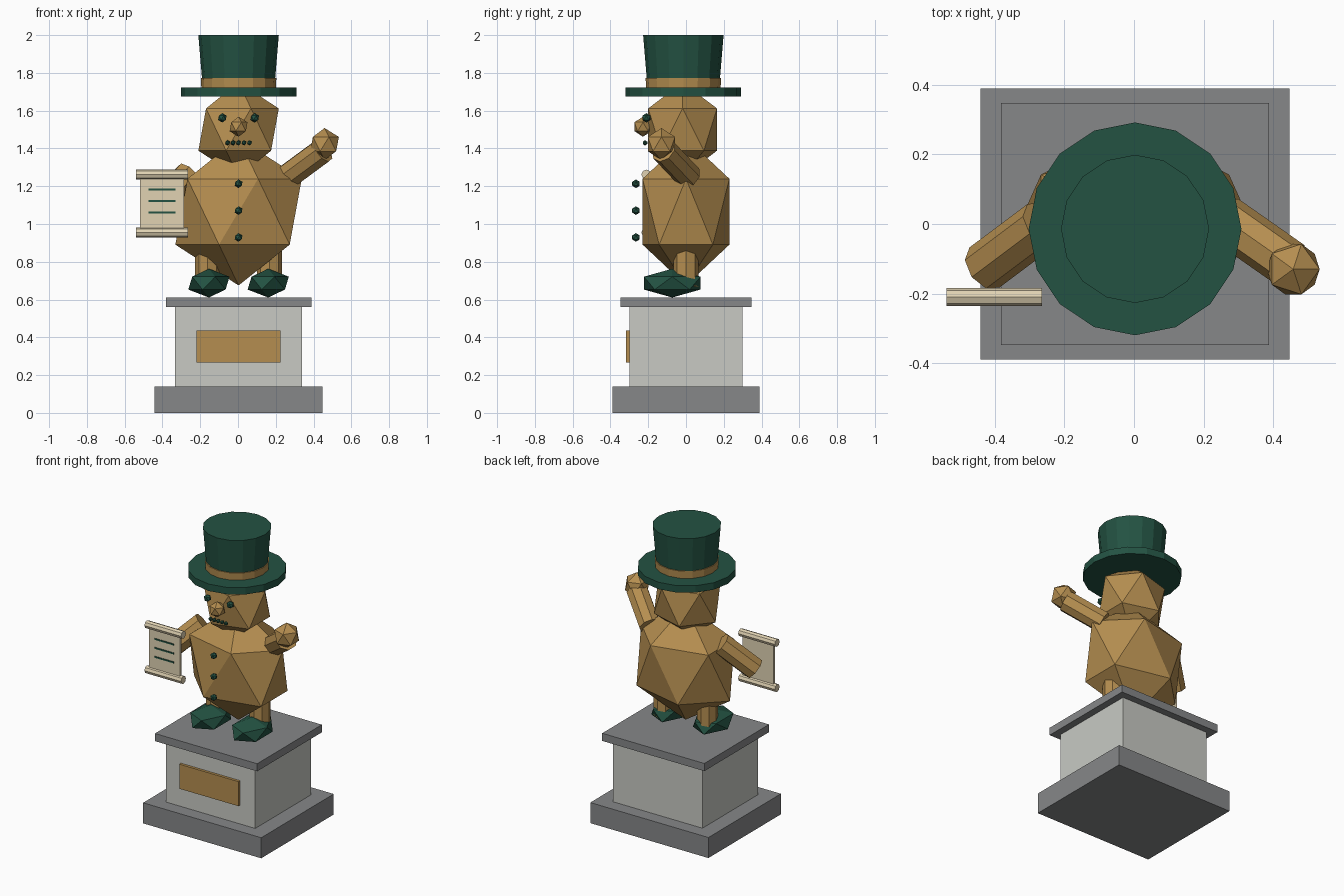
import bpy
from mathutils import Vector

if "Cube" in bpy.data.objects:
    bpy.data.objects.remove(bpy.data.objects["Cube"])


def material(name, rgb):
    m = bpy.data.materials.new(name)
    m.diffuse_color = (*rgb, 1)
    m.use_nodes = True
    m.node_tree.nodes["Principled BSDF"].inputs["Base Color"].default_value = m.diffuse_color
    return m


GOLD = material("gold", (0.46, 0.27, 0.08))
GREEN = material("dark_green", (0.017, 0.085, 0.055))
CREAM = material("parchment", (0.75, 0.65, 0.45))
STONE = material("pale_stone", (0.58, 0.59, 0.55))
SLATE = material("dark_stone", (0.24, 0.245, 0.25))


def finish(name, mat):
    ob = bpy.context.object
    ob.name = name
    ob.data.materials.append(mat)
    return ob


def box(name, mat, x, y, z):
    """Box from (min, max) ranges."""
    r = (x, y, z)
    bpy.ops.mesh.primitive_cube_add(size=1, location=[(a + b) / 2 for a, b in r])
    bpy.context.object.scale = [b - a for a, b in r]
    return finish(name, mat)


def ball(name, mat, loc, scale):
    """Twenty-sided ball."""
    bpy.ops.mesh.primitive_ico_sphere_add(subdivisions=1, radius=1, location=loc)
    bpy.context.object.scale = scale if isinstance(scale, tuple) else (scale,) * 3
    return finish(name, mat)


def rod(name, mat, a, b, r1, r2=None, sides=8):
    """Straight or tapered rod from a to b."""
    a, b = Vector(a), Vector(b)
    bpy.ops.mesh.primitive_cone_add(
        vertices=sides, radius1=r1, radius2=r1 if r2 is None else r2,
        depth=(b - a).length, location=(a + b) / 2,
        rotation=(b - a).to_track_quat('Z', 'Y').to_euler())
    return finish(name, mat)


CX = 0.003

# Pedestal
for name, mat, hx, hy, z in (("pedestal_base", SLATE, 0.445, 0.39, (0, 0.14)),
                             ("pedestal_block", STONE, 0.337, 0.30, (0.14, 0.56)),
                             ("pedestal_cap", SLATE, 0.385, 0.348, (0.56, 0.612))):
    box(name, mat, (CX - hx, CX + hx), (-hy, hy), z)
box("plaque", GOLD, (-0.22, 0.226), (-0.318, -0.295), (0.268, 0.435))

# Legs and shoes
for side, s in (("left", 1), ("right", -1)):
    x = CX + s * 0.157
    rod(side + "_leg", GOLD, (x + s * 0.007, 0, 0.67), (x + s * 0.007, 0, 0.88), 0.066)
    ball(side + "_shoe", GREEN, (x, -0.073, 0.687), (0.122, 0.176, 0.076))

# Body and head
ball("body", GOLD, (CX, 0, 1.065), (0.374, 0.27, 0.39))
ball("head", GOLD, (CX, -0.018, 1.50), (0.238, 0.214, 0.25))

# Arms and raised hand
rod("left_arm", GOLD, (0.26, 0.015, 1.25), (0.45, -0.118, 1.39), 0.07)
ball("left_hand", GOLD, (0.458, -0.13, 1.423), 0.085)
rod("right_arm", GOLD, (-0.263, 0.0, 1.265), (-0.43, -0.125, 1.09), 0.072)

# Face
for side, s in (("left", 1), ("right", -1)):
    ball(side + "_eye", GREEN, (CX + s * 0.086, -0.21, 1.562), 0.025)
ball("nose", GOLD, (CX, -0.228, 1.515), 0.053)
for i in range(5):
    ball(f"mouth_bead_{i}", GREEN, (CX + (i - 2) * 0.029, -0.217, 1.43), 0.014)

# Coat buttons
for i in range(3):
    ball(f"button_{i}", GREEN, (CX, -0.265, 1.213 - 0.142 * i), 0.023)

# Top hat
hat = lambda name, mat, z0, z1, r1, r2: rod(
    name, mat, (CX, -0.014, z0), (CX, -0.014, z1), r1, r2, 16)
hat("hat_brim", GREEN, 1.675, 1.722, 0.306, 0.306)
hat("hat_crown", GREEN, 1.715, 2.0, 0.189, 0.213)
hat("hat_band", GOLD, 1.72, 1.772, 0.197, 0.2)

# Scroll
box("scroll_sheet", CREAM, (-0.518, -0.285), (-0.218, -0.203), (0.955, 1.262))
for name, z in (("scroll_top_roll", 1.262), ("scroll_bottom_roll", 0.955)):
    rod(name, CREAM, (-0.54, -0.21, z), (-0.264, -0.21, z), 0.026, sides=8)
for i in range(3):
    z = 1.182 - 0.061 * i
    box(f"scroll_stripe_{i}", GREEN, (-0.475, -0.33), (-0.222, -0.214), (z - 0.005, z + 0.005))
